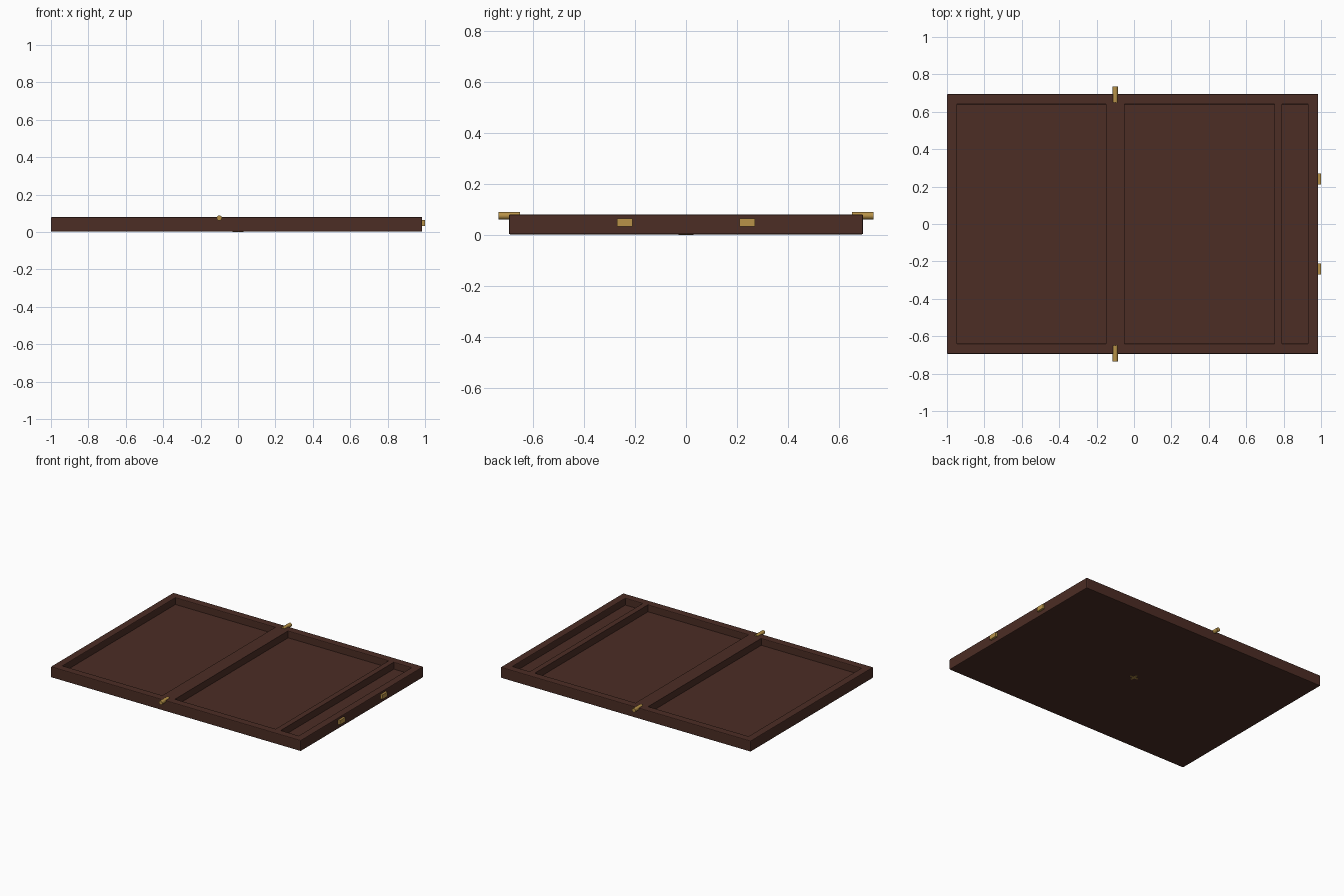
import bpy
import math

old = bpy.data.objects.get("Cube")
if old:
    bpy.data.objects.remove(old, do_unlink=True)


def make_material(name, color, roughness, metallic=0.0):
    mat = bpy.data.materials.new(name)
    mat.use_nodes = True
    mat.diffuse_color = (*color, 1)
    node = next(n for n in mat.node_tree.nodes if n.type == 'BSDF_PRINCIPLED')
    node.inputs["Base Color"].default_value = (*color, 1)
    node.inputs["Roughness"].default_value = roughness
    node.inputs["Metallic"].default_value = metallic
    return mat


wood = make_material("dark brown wood", (0.072, 0.026, 0.018), 0.6)
brass = make_material("brass", (0.48, 0.29, 0.065), 0.4)


def finish(obj, name, mat, bevel):
    obj.name = name
    obj.data.materials.append(mat)
    if bevel:
        mod = obj.modifiers.new("soft edges", 'BEVEL')
        mod.width = bevel
        mod.segments = 2
    return obj


def box(name, x, y, z, mat, bevel=0.0):
    """Box from (min, max) pairs along each axis."""
    spans = (x, y, z)
    bpy.ops.mesh.primitive_cube_add(size=1, location=[(a + b) / 2 for a, b in spans])
    obj = bpy.context.object
    obj.scale = [b - a for a, b in spans]
    bpy.ops.object.transform_apply(location=False, rotation=False, scale=True)
    return finish(obj, name, mat, bevel)


LEFT, RIGHT, DEPTH = -1.0, 0.985, 0.695
WALL, BASE, FLOOR, TOP = 0.055, 0.002, 0.03, 0.08
INNER = DEPTH - WALL

# Tray floor
box("floor", (LEFT + 0.01, RIGHT - 0.01), (-DEPTH + 0.01, DEPTH - 0.01), (BASE, FLOOR), wood)

# Long walls
for side, label in ((-1, "front"), (1, "back")):
    ends = sorted((side * INNER, side * DEPTH))
    box(label + "_wall", (LEFT, RIGHT), ends, (BASE, TOP), wood, 0.005)

# Short walls, wide centre divider and narrow compartment divider
for label, x in (("right_wall", (LEFT, LEFT + WALL)),
                 ("left_wall", (RIGHT - WALL, RIGHT)),
                 ("centre_divider", (-0.15, -0.05)),
                 ("compartment_divider", (0.75, 0.79))):
    if "wall" in label:
        box(label, x, (-DEPTH, DEPTH), (BASE, TOP), wood, 0.005)
    else:
        box(label, x, (-INNER - 0.005, INNER + 0.005), (FLOOR - 0.01, TOP), wood)

# Hinge pins and side clasps
for side, label in ((-1, "front"), (1, "back")):
    bpy.ops.mesh.primitive_cylinder_add(vertices=16, radius=0.014, depth=0.085,
                                        location=(-0.1, side * 0.693, 0.075),
                                        rotation=(math.pi / 2, 0, 0))
    finish(bpy.context.object, label + "_hinge_pin", brass, 0)
    bpy.ops.object.shade_smooth_by_angle()
    y = side * 0.24
    box(label + "_clasp", (RIGHT - 0.01, 1.0), (y - 0.03, y + 0.03), (0.033, 0.065), brass)

# Small cross-shaped stud under the floor
for label, wide, deep in (("stud_bar_across", 0.03, 0.006), ("stud_bar_along", 0.006, 0.03)):
    box(label, (-wide, wide), (-deep, deep), (0.0, 0.004), brass)
